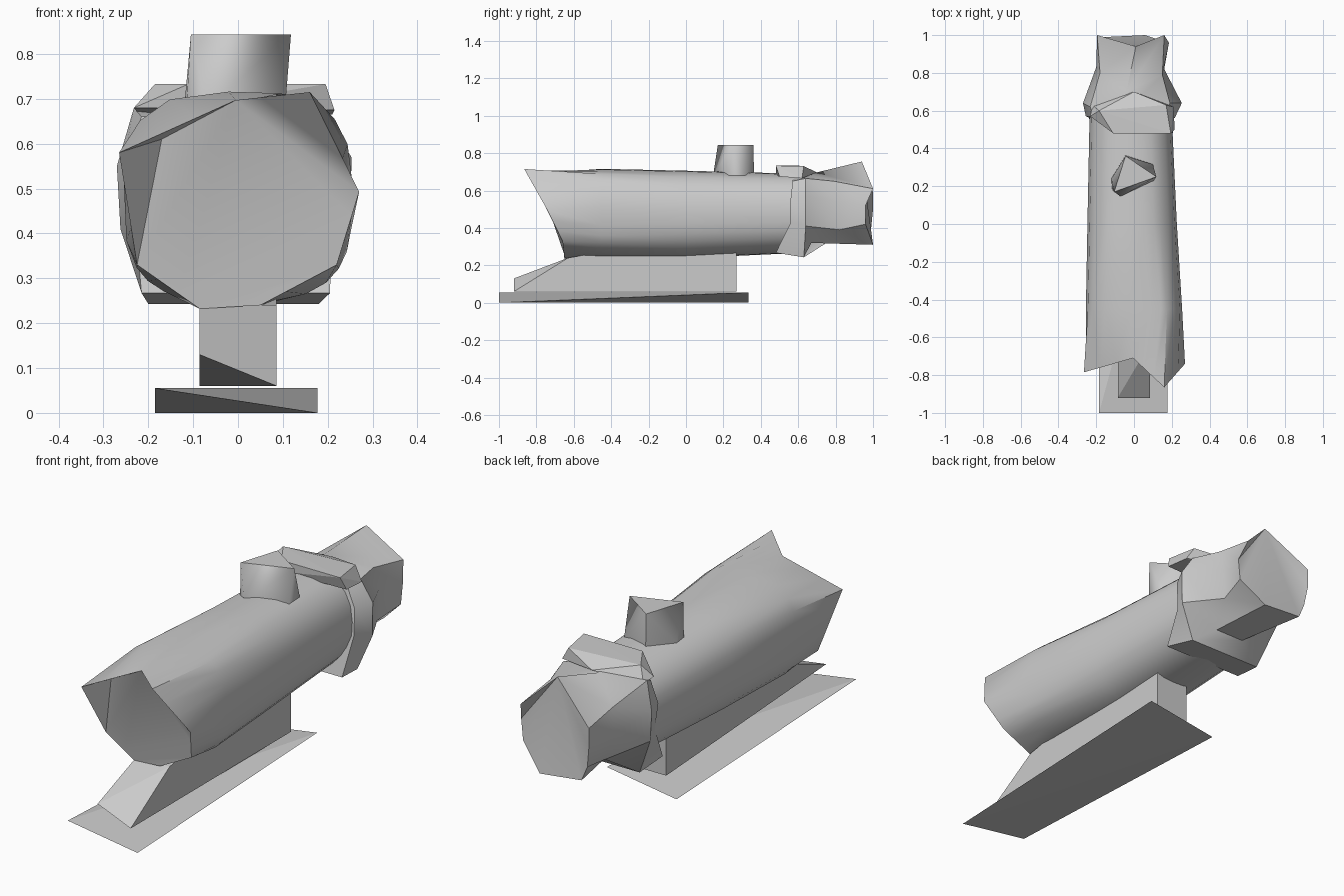
import bpy, bmesh, math
from mathutils import Vector

cube = bpy.data.objects.get("Cube")
if cube:
    bpy.data.objects.remove(cube, do_unlink=True)

grey = bpy.data.materials.new("plain_grey")
grey.use_nodes = True
colour = (0.6, 0.6, 0.6, 1)
grey.diffuse_color = colour
grey.node_tree.nodes["Principled BSDF"].inputs["Base Color"].default_value = colour


def finish(name, bm, smooth=None):
    """Turn a bmesh into a named object, optionally smooth shaded by angle."""
    bmesh.ops.recalc_face_normals(bm, faces=bm.faces)
    mesh = bpy.data.meshes.new(name)
    bm.to_mesh(mesh)
    bm.free()
    mesh.materials.append(grey)
    ob = bpy.data.objects.new(name, mesh)
    bpy.context.collection.objects.link(ob)
    if smooth:
        bpy.ops.object.select_all(action='DESELECT')
        ob.select_set(True)
        bpy.context.view_layer.objects.active = ob
        bpy.ops.object.shade_smooth_by_angle(angle=math.radians(smooth))
    return ob


def hull(name, points, smooth=None):
    bm = bmesh.new()
    for p in points:
        bm.verts.new(p)
    bmesh.ops.convex_hull(bm, input=bm.verts[:])
    loose = [v for v in bm.verts if not v.link_faces]
    bmesh.ops.delete(bm, geom=loose, context='VERTS')
    return finish(name, bm, smooth)


def loft(bm, rings):
    """Skin closed rings of equal length and return their vertices."""
    vs = [[bm.verts.new(p) for p in r] for r in rings]
    n = len(rings[0])
    for a, b in zip(vs, vs[1:]):
        for i in range(n):
            j = (i + 1) % n
            bm.faces.new((a[i], a[j], b[j], b[i]))
    return vs


def full(c, power):
    """Fill out a circle coordinate towards a rounded square."""
    return math.copysign(abs(c) ** power, c)


# Twisted base plate
hull("base_plate", [(-0.185, -1, 0.055), (0.177, -1, 0),
                    (0.177, 0.335, 0.055), (-0.185, 0.335, 0)])

# Mount block with a sloping nose
hull("mount_block", [(-0.086, -0.92, 0.13), (0.086, -0.92, 0.06),
                     (-0.086, 0.27, 0.06), (0.086, 0.27, 0.06),
                     (-0.086, -0.63, 0.24), (0.086, -0.63, 0.24),
                     (-0.086, -0.5, 0.262), (0.086, -0.5, 0.262),
                     (-0.086, 0.27, 0.27), (0.086, 0.27, 0.27)])

# Main tube: jagged front rim flowing into rounded sections
rim = [Vector(p) for p in (
    (-0.005, -0.71, 0.697), (0.16, -0.865, 0.715), (0.27, -0.74, 0.493),
    (0.22, -0.66, 0.33), (0.05, -0.65, 0.24), (-0.085, -0.65, 0.232),
    (-0.225, -0.66, 0.33), (-0.265, -0.785, 0.58))]
n = len(rim)
front = [rim[i].lerp(rim[(i + 1) % n], k / 3) for i in range(n) for k in range(3)]
angles = [math.atan2(p.x, p.z - 0.48) for p in front]
rings = [front]
for y, rx, rz, cx, cz, power in ((-0.45, 0.255, 0.234, 0, 0.482, 0.66),
                                 (0.0, 0.237, 0.234, -0.01, 0.472, 0.82),
                                 (0.6, 0.217, 0.212, -0.018, 0.478, 0.84)):
    rings.append([(cx + rx * full(math.sin(a), power), y,
                   cz + rz * full(math.cos(a), power)) for a in angles])
bm = bmesh.new()
vs = loft(bm, rings)
f = vs[0]
bm.faces.new(vs[-1])
# Recessed lens and the inner walls behind the overhanging rim points
p = bm.verts.new((-0.17, -0.70, 0.61))
bm.faces.new(f[0:7])
bm.faces.new(f[9:16])
bm.faces.new([p, f[0]] + f[6:10] + f[15:19])
bm.faces.new([p] + f[18:22])
bm.faces.new([p] + f[21:24] + [f[0]])
finish("main_tube", bm, 46)

# Adjustment turret: triangular top on a six-sided foot
hull("turret", [(-0.045, 0.36, 0.843), (0.118, 0.25, 0.843), (-0.105, 0.17, 0.843),
                (-0.045, 0.364, 0.68), (0.10, 0.316, 0.68), (0.105, 0.23, 0.68),
                (-0.07, 0.145, 0.68), (-0.115, 0.18, 0.68), (-0.12, 0.24, 0.68)], 72)

# Eyepiece: flared collar with a low shelf, narrow neck and faceted end
eyepiece = [
    [(0, .57, .68), (.17, .57, .65), (.215, .56, .56), (.21, .56, .43), (.205, .48, .267),
     (-.215, .48, .267), (-.23, .56, .43), (-.255, .57, .56), (-.215, .57, .66)],
    [(0, .64, .69), (.19, .64, .665), (.253, .64, .57), (.25, .64, .41), (.18, .63, .243),
     (-.20, .63, .243), (-.262, .64, .41), (-.27, .64, .55), (-.232, .62, .68)],
    [(-.04, .70, .697), (.15, .79, .65), (.16, .82, .54), (.15, .82, .39), (.07, .67, .32),
     (-.08, .67, .32), (-.16, .83, .37), (-.20, .83, .50), (-.18, .80, .61)],
    [(.01, .94, .755), (.16, 1, .61), (.185, .96, .52), (.175, .96, .42), (.06, 1, .31),
     (-.15, .99, .33), (-.18, .99, .40), (-.195, 1, .50), (-.195, 1, .59)],
]
bm = bmesh.new()
vs = loft(bm, eyepiece)
bm.faces.new(vs[0])
tip = vs[-1][0]
for a, b in zip(vs[-1][1:], vs[-1][2:]):
    bm.faces.new((tip, a, b))
finish("eyepiece", bm, 38)

# Bent top flap of the collar
hull("collar_flap", [(-0.185, 0.60, 0.733), (-0.11, 0.48, 0.733), (0.195, 0.48, 0.733),
                     (0.17, 0.63, 0.73), (-0.232, 0.57, 0.68), (0.215, 0.50, 0.675),
                     (0.21, 0.62, 0.665), (-0.22, 0.63, 0.665), (0.0, 0.70, 0.697),
                     (-0.11, 0.48, 0.68)])
